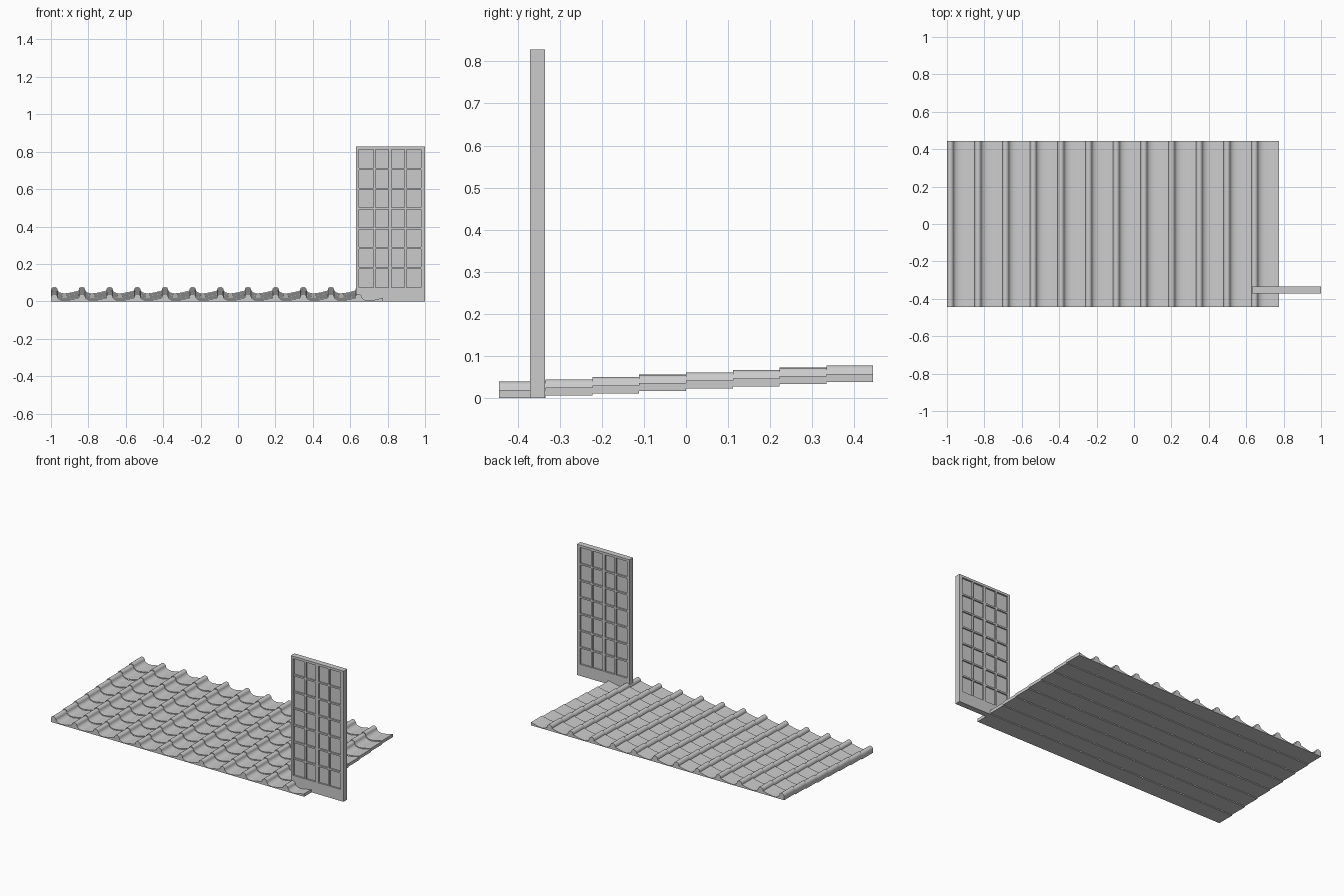
import bpy, bmesh, math

if "Cube" in bpy.data.objects:
    bpy.data.objects.remove(bpy.data.objects["Cube"])

COLS, ROWS = 12, 8
PITCH, DEPTH, STEP = 1.775 / 12, 0.89 / 8, 0.0055


def tile_profile():
    """Top outline of one tile: rounded ridge followed by a shallow trough."""
    pts = [(0.0, 0.019)]
    for i in range(9):
        a = math.pi * (1 - i / 8)
        pts.append((0.018 + 0.017 * math.cos(a), 0.023 + 0.016 * math.sin(a)))
    pts += [(0.038, 0.016), (0.046, 0.010), (0.056, 0.006), (0.068, 0.004),
            (0.084, 0.005), (0.102, 0.008), (0.120, 0.012), (0.136, 0.016)]
    return pts


def extrude_row(name, outline, y0, y1, z):
    bm = bmesh.new()
    vs = [bm.verts.new((x, y0, h + z)) for x, h in outline]
    face = bm.faces.new(vs)
    ext = bmesh.ops.extrude_face_region(bm, geom=[face])
    for v in ext["geom"]:
        if isinstance(v, bmesh.types.BMVert):
            v.co.y = y1
    bmesh.ops.recalc_face_normals(bm, faces=bm.faces)
    bmesh.ops.triangulate(bm, faces=[f for f in bm.faces if len(f.verts) > 4])
    me = bpy.data.meshes.new(name)
    bm.to_mesh(me)
    bm.free()
    ob = bpy.data.objects.new(name, me)
    bpy.context.collection.objects.link(ob)
    bpy.ops.object.select_all(action='DESELECT')
    ob.select_set(True)
    bpy.context.view_layer.objects.active = ob
    bpy.ops.object.shade_smooth_by_angle(angle=math.radians(35))


# Stepped rows of roof tiles, with a flat underside
outline = [(-1.0, 0.0)]
for c in range(COLS):
    outline += [(-1.0 + c * PITCH + x, h) for x, h in tile_profile()]
outline += [(0.775, 0.019), (0.775, 0.0)]
for r in range(ROWS):
    y = -0.445 + r * DEPTH
    extrude_row(f"tile_row_{r + 1}", outline, y, y + DEPTH, r * STEP)


def box(name, x0, x1, y0, y1, z0, z1):
    bpy.ops.mesh.primitive_cube_add(size=1)
    ob = bpy.context.object
    ob.name = name
    for v in ob.data.vertices:
        v.co = (x1 if v.co.x > 0 else x0,
                y1 if v.co.y > 0 else y0,
                z1 if v.co.z > 0 else z0)


# Lattice door frame
X0, X1, Y0, Y1, Z1 = 0.63, 1.0, -0.371, -0.335, 0.828
IX0, IX1, IZ0, IZ1 = 0.647, 0.979, 0.073, 0.813
box("door_left_stile", X0, IX0, Y0, Y1, 0, Z1)
box("door_right_stile", IX1, X1, Y0, Y1, 0, Z1)
box("door_bottom_rail", IX0, IX1, Y0, Y1, 0, IZ0)
box("door_top_rail", IX0, IX1, Y0, Y1, IZ1, Z1)

# Recessed panel
box("door_panel", IX0, IX1, Y0 + 0.011, Y1 - 0.011, IZ0, IZ1)

# Lattice bars, showing on both faces
B0, B1 = Y0 + 0.001, Y1 - 0.001
for i in range(1, 4):
    x = IX0 + (IX1 - IX0) * i / 4
    w = 0.009 if i == 2 else 0.005
    box(f"door_upright_bar_{i}", x - w, x + w, B0, B1, IZ0, IZ1)
for i in range(1, 7):
    z = IZ0 + (IZ1 - IZ0) * i / 7
    box(f"door_cross_bar_{i}", IX0, IX1, B0 + 0.001, B1 - 0.001, z - 0.005, z + 0.005)
